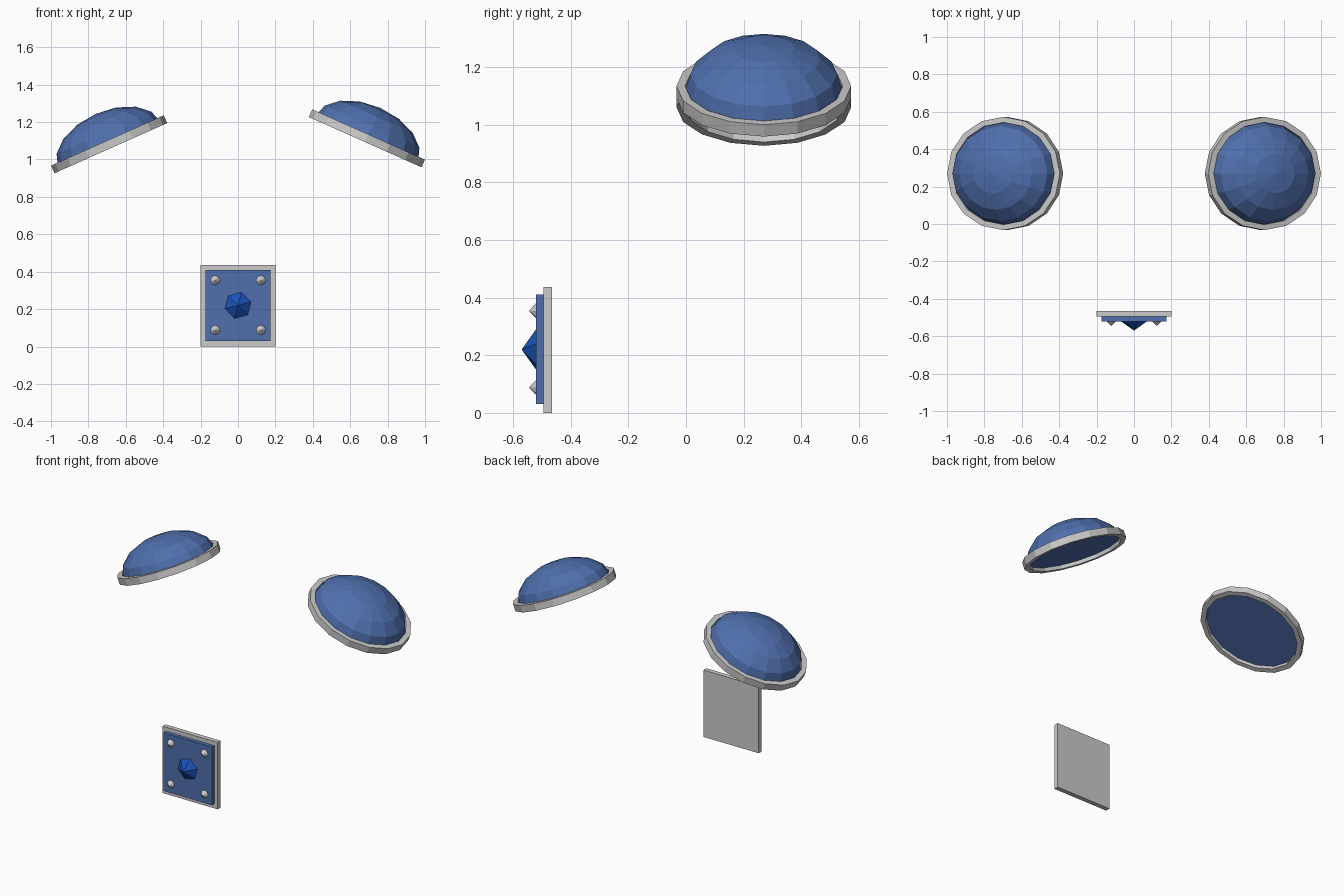
import bpy, bmesh
from math import sin, cos, pi, radians
from mathutils import Matrix

if "Cube" in bpy.data.objects:
    bpy.data.objects.remove(bpy.data.objects["Cube"])


def material(name, color):
    m = bpy.data.materials.new(name)
    m.diffuse_color = color
    m.use_nodes = True
    m.node_tree.nodes["Principled BSDF"].inputs["Base Color"].default_value = m.diffuse_color
    return m


BLUE = material("blue_enamel", (0.08, 0.16, 0.42, 1))
GEM = material("blue_gem", (0.01, 0.09, 0.5, 1))


def finish(name, bm, matrix=Matrix(), mat=None):
    bmesh.ops.recalc_face_normals(bm, faces=bm.faces)
    mesh = bpy.data.meshes.new(name)
    bm.to_mesh(mesh)
    bm.free()
    ob = bpy.data.objects.new(name, mesh)
    bpy.context.collection.objects.link(ob)
    ob.matrix_world = matrix
    if mat:
        mesh.materials.append(mat)
    return ob


def ring(bm, rx, ry, z, n=16):
    return [bm.verts.new((rx * cos(2 * pi * i / n), ry * sin(2 * pi * i / n), z)) for i in range(n)]


def bridge(bm, a, b):
    n = len(a)
    for i in range(n):
        bm.faces.new((a[i], a[(i + 1) % n], b[(i + 1) % n], b[i]))


def dome(name, matrix, rx=0.30, ry=0.275, h=0.178, steps=4):
    bm = bmesh.new()
    rings = []
    for k in range(steps):
        t = pi / 2 * k / steps
        rings.append(ring(bm, rx * cos(t), ry * cos(t), h * sin(t)))
    for a, b in zip(rings, rings[1:]):
        bridge(bm, a, b)
    pole = bm.verts.new((0, 0, h))
    top = rings[-1]
    for i in range(len(top)):
        bm.faces.new((top[i], top[(i + 1) % len(top)], pole))
    bm.faces.new(rings[0])
    finish(name, bm, matrix, BLUE)


def rim(name, matrix):
    bm = bmesh.new()
    t = 0.0225
    loops = [ring(bm, 0.33, 0.303, -t), ring(bm, 0.33, 0.303, t),
             ring(bm, 0.298, 0.273, t), ring(bm, 0.298, 0.273, -t)]
    for i in range(4):
        bridge(bm, loops[i], loops[(i + 1) % 4])
    finish(name, bm, matrix)


def box(name, x, y0, y1, z0, z1, mat=None):
    bm = bmesh.new()
    bmesh.ops.create_cube(bm, size=1)
    bmesh.ops.scale(bm, vec=(2 * x, y1 - y0, z1 - z0), verts=bm.verts)
    finish(name, bm, Matrix.Translation((0, (y0 + y1) / 2, (z0 + z1) / 2)), mat)


def spike(name, x, z, r, depth, sides, turn=0, mat=None):
    # cone pointing forward from the panel face
    bm = bmesh.new()
    bmesh.ops.create_cone(bm, cap_ends=True, segments=sides, radius1=r, radius2=0, depth=depth)
    bmesh.ops.remove_doubles(bm, verts=bm.verts, dist=1e-5)
    m = (Matrix.Translation((x, -0.519 - depth / 2, z))
         @ Matrix.Rotation(pi / 2, 4, 'X') @ Matrix.Rotation(turn, 4, 'Z'))
    finish(name, bm, m, mat)


# Tilted shoulder domes with rims
for side, s, z in (("left", -1, 1.081), ("right", 1, 1.113)):
    m = Matrix.Translation((s * 0.689, 0.27, z)) @ Matrix.Rotation(s * radians(24), 4, 'Y')
    dome(side + "_shoulder_dome", m)
    rim(side + "_shoulder_rim", m)

# Square plaque with inset panel
box("plaque_back", 0.2, -0.495, -0.465, 0, 0.437)
box("plaque_panel", 0.175, -0.52, -0.494, 0.03, 0.41, BLUE)

# Centre gem and corner studs
spike("centre_gem", 0, 0.22, 0.074, 0.051, 6, radians(-15), GEM)
for i, x in enumerate((-0.122, 0.122)):
    for j, z in enumerate((0.088, 0.354)):
        spike(f"corner_stud_{i}{j}", x, z, 0.027, 0.026, 8)
